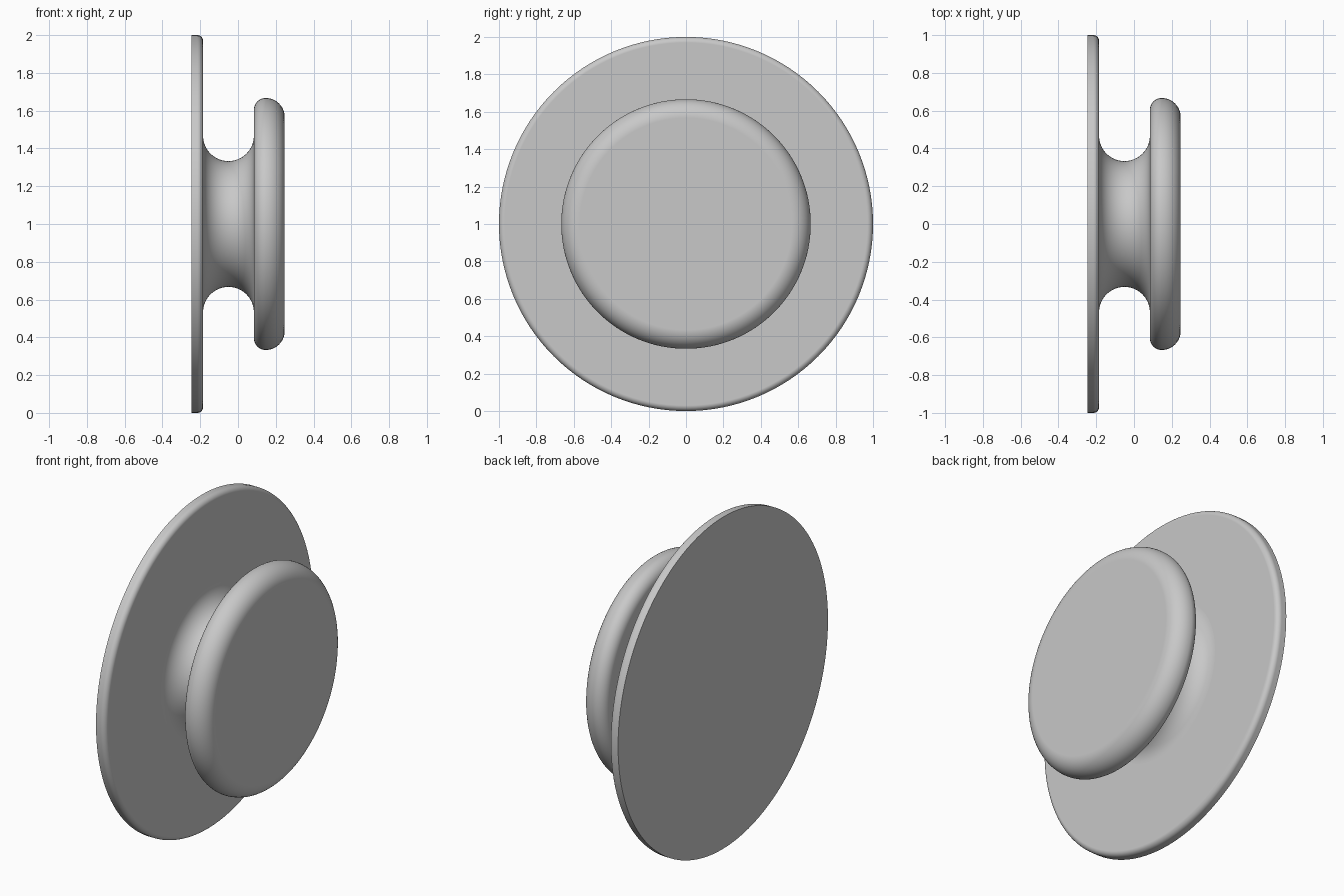
import bpy
import bmesh
import math
from mathutils import Vector

cube = bpy.data.objects.get("Cube")
if cube:
    bpy.data.objects.remove(cube)

grey = bpy.data.materials.new("plain grey")
grey.use_nodes = True
colour = (0.58, 0.58, 0.58, 1)
grey.diffuse_color = colour
grey.node_tree.nodes["Principled BSDF"].inputs["Base Color"].default_value = colour

SIDES = 128
AXIS_Z = 1.0


def arc(x, r, radius, start, end, steps=12):
    """Points (x, distance from axis) along an arc, angles in degrees."""
    angles = [math.radians(start + (end - start) * i / steps) for i in range(steps + 1)]
    return [(x + radius * math.cos(a), r + radius * math.sin(a)) for a in angles]


def revolve(name, profile):
    """Turn a profile around the x axis and cap both ends."""
    bm = bmesh.new()
    verts = [bm.verts.new((x, 0, r)) for x, r in profile]
    edges = [bm.edges.new(pair) for pair in zip(verts, verts[1:])]
    bmesh.ops.spin(bm, geom=verts + edges, cent=(0, 0, 0), axis=(1, 0, 0),
                   angle=math.tau, steps=SIDES)
    bmesh.ops.remove_doubles(bm, verts=bm.verts, dist=0.0001)
    bmesh.ops.holes_fill(bm, edges=bm.edges, sides=0)
    bmesh.ops.recalc_face_normals(bm, faces=bm.faces)
    bmesh.ops.translate(bm, verts=bm.verts, vec=Vector((0, 0, AXIS_Z)))
    mesh = bpy.data.meshes.new(name)
    bm.to_mesh(mesh)
    bm.free()
    mesh.materials.append(grey)
    mesh.shade_smooth()
    mesh.set_sharp_from_angle(angle=math.radians(35))
    obj = bpy.data.objects.new(name, mesh)
    bpy.context.collection.objects.link(obj)
    # Keep the flat discs flat beside their rounded rims
    weighted = obj.modifiers.new("flat caps", "WEIGHTED_NORMAL")
    weighted.keep_sharp = True
    return obj


BACK, PLATE_FRONT, KNOB_BACK, FRONT = -0.247, -0.185, 0.084, 0.247

# Wide backing plate, rounded on the knob side only
rim = 0.03
revolve("backing_plate", [(BACK, 1.0)] + arc(PLATE_FRONT - rim, 1.0 - rim, rim, 90, 0))

# Waisted neck with a half-round groove, its ends sunk into both discs
groove = (KNOB_BACK - PLATE_FRONT) / 2
middle = (KNOB_BACK + PLATE_FRONT) / 2
outer = 0.333 + groove
revolve("neck", [(PLATE_FRONT - 0.01, outer)]
        + arc(middle, outer, groove, 180, 360, 32)
        + [(KNOB_BACK + 0.01, outer)])

# Knob disc with a tight back rounding and a softer front one
tight, soft = 0.063, 0.1
revolve("knob", arc(KNOB_BACK + tight, 0.667 - tight, tight, 180, 90)
        + arc(FRONT - soft, 0.667 - soft, soft, 90, 0))
